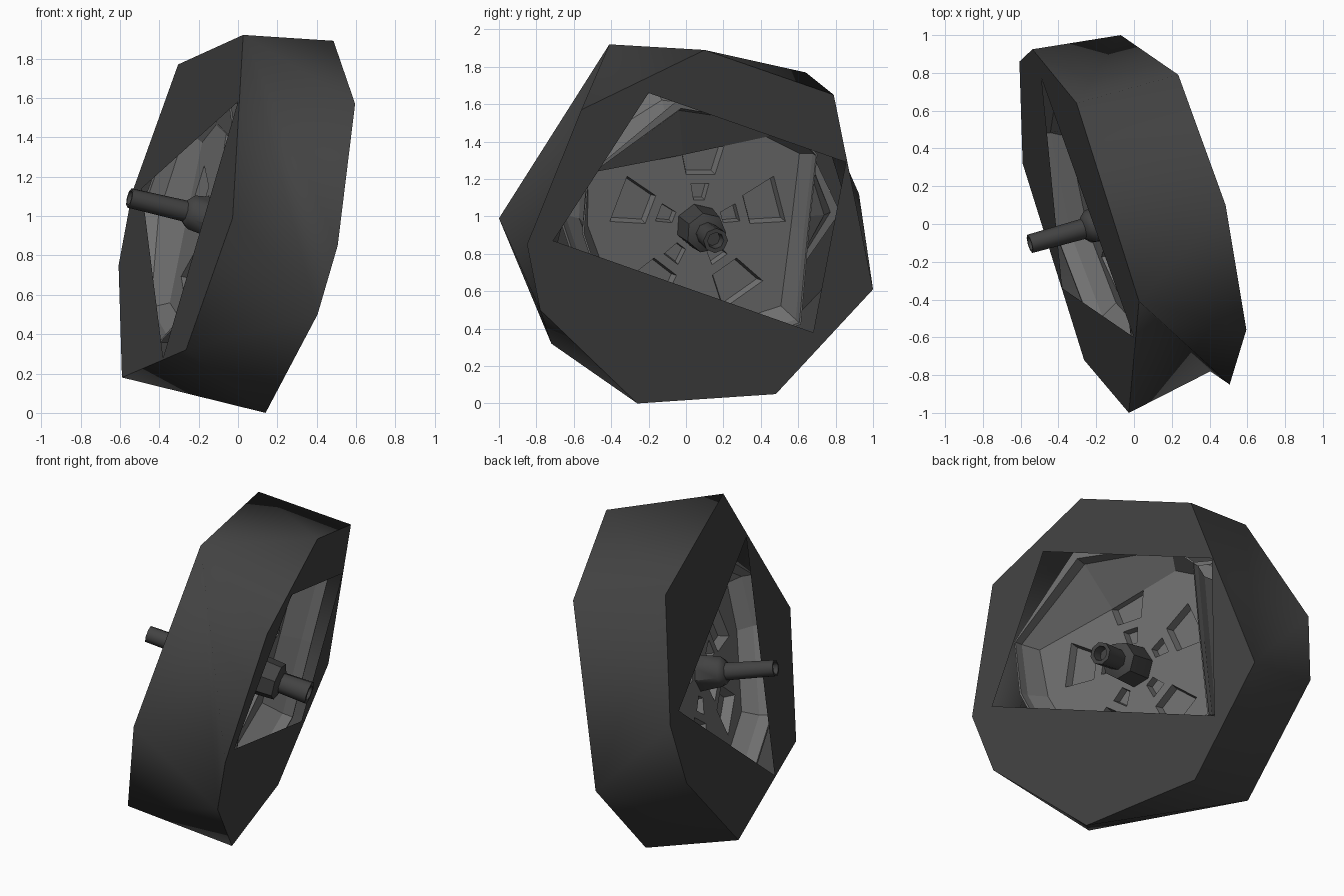
import bpy, bmesh, math
from mathutils import Matrix, Vector

if "Cube" in bpy.data.objects:
    bpy.data.objects.remove(bpy.data.objects["Cube"])


def material(name, value):
    m = bpy.data.materials.new(name)
    m.use_nodes = True
    color = (value, value, value, 1)
    m.diffuse_color = color
    m.node_tree.nodes["Principled BSDF"].inputs["Base Color"].default_value = color
    return m


RUBBER = material("dark rubber", 0.054)
RIM = material("grey rim", 0.165)
STEEL = material("dark steel", 0.056)

# The wheel leans: its plane follows x = offset - SY * y + SZ * z
SY, SZ = 0.281, 0.236
N = Vector((1, SY, -SZ)).normalized()
U = Vector((-SY, 1, 0)).normalized()
V = N.cross(U)
CENTRE = Vector((-0.035, 0.04, 0.97))
FRAME = Matrix.Translation(CENTRE) @ Matrix((U, V, N)).transposed().to_4x4()


def make(name, bm, mat, smooth=0):
    bmesh.ops.recalc_face_normals(bm, faces=bm.faces)
    mesh = bpy.data.meshes.new(name)
    bm.to_mesh(mesh)
    bm.free()
    mesh.materials.append(mat)
    ob = bpy.data.objects.new(name, mesh)
    bpy.context.collection.objects.link(ob)
    if smooth:
        bpy.ops.object.select_all(action='DESELECT')
        ob.select_set(True)
        bpy.context.view_layer.objects.active = ob
        bpy.ops.object.shade_smooth_by_angle(angle=math.radians(smooth))
    return ob


def loft(name, rings, mat, cap=False, smooth=0):
    """Join rings of local points (same count) in the wheel frame."""
    bm = bmesh.new()
    rows = [[bm.verts.new(FRAME @ Vector(p)) for p in r] for r in rings]
    n = len(rows[0])
    for a, b in zip(rows, rows[1:]):
        for i in range(n):
            bm.faces.new((a[i], a[(i + 1) % n], b[(i + 1) % n], b[i]))
    if cap:
        bm.faces.new(rows[0])
        bm.faces.new(rows[-1])
    return make(name, bm, mat, smooth)


# Tyre: two unequal polygon walls with angular openings
def wall_ring(bm, offset, points):
    return [bm.verts.new((offset - SY * y + SZ * z, y, z)) for y, z in points]


def ring_edges(bm, ring):
    return [bm.edges.get(p) or bm.edges.new(p) for p in zip(ring, ring[1:] + ring[:1])]


LEFT, RIGHT = 0.067, -0.542
bm = bmesh.new()
left = wall_ring(bm, LEFT, [(0.1, 1.89), (0.79, 1.65), (1, 0.61), (0.48, 0.05),
                            (-0.26, 0), (-0.78, 0.5), (-0.85, 0.85), (-0.56, 1.57)])
right = wall_ring(bm, RIGHT, [(-0.41, 1.92), (0.64, 1.77), (0.925, 1.12), (0.86, 0.75),
                              (0.32, 0.18), (-0.72, 0.32), (-1, 0.99)])

# Tread: triangles that step along the left or the right wall, with dents front and back
i = j = 0
for step in "RLLRRRLLRLRRLLL":
    a, b = left[i % len(left)], right[j % len(right)]
    if step == "L":
        i += 1
        face = bm.faces.new((a, left[i % len(left)], b))
    else:
        j += 1
        face = bm.faces.new((a, right[j % len(right)], b))
    face.smooth = True

# Side walls around the openings, with a sharp rim against the smooth tread
for outer, offset, hole in (
        (left, LEFT, [(-0.2, 1.66), (0.855, 1.29), (0.68, 0.38), (-0.71, 0.87)]),
        (right, RIGHT, [(-0.6, 1.58), (0.77, 1.14), (-0.34, 0.28)])):
    inner = wall_ring(bm, offset, hole)
    shoulder = ring_edges(bm, outer)
    bmesh.ops.triangle_fill(bm, use_beauty=True, normal=N,
                            edges=shoulder + ring_edges(bm, inner))
    for edge in shoulder:
        edge.smooth = False
make("tyre", bm, RUBBER)

# Rim: angle, disc radius, left and right outer radius at each corner
OUTLINE = [(105, 0.4, 0.76, 0.76), (54, 0.6, 0.74, 0.74), (36, 0.67, 0.73, 0.78),
           (0, 0.52, 0.57, 0.88), (-42, 0.66, 0.75, 0.75), (-90, 0.6, 0.7, 0.7),
           (-135, 0.6, 0.7, 0.7), (180, 0.61, 0.69, 0.69), (155, 0.69, 0.75, 0.75)]


def rim_ring(t, s):
    ring = []
    for deg, r0, r_left, r_right in OUTLINE:
        a = math.radians(deg)
        r = r0 + ((r_left if s > 0 else r_right) - r0) * t
        ring.append((r * math.cos(a), r * math.sin(a), s))
    return ring


barrel = [(1, 0.26), (0.85, 0.26), (0.78, 0.2), (0, 0.08),
          (0, -0.09), (0.7, -0.17), (0.85, -0.24), (1, -0.24)]
loft("rim_barrel", [rim_ring(*p) for p in barrel], RIM)
disc = loft("rim_disc", [rim_ring(0, 0.08), rim_ring(0, -0.09)], RIM, True)


# Five large and five small pockets sunk into both sides of the disc
def pocket(a, r0, r1, w0, w1, side):
    c, s = math.cos(a), math.sin(a)
    mid = (r0 + r1) / 2
    rings = []
    for depth, grow in ((0.03, 0.88), (0.12, 1.1)):
        ring = []
        for r, w in ((r0, -w0), (r1, -w1), (r1, w1), (r0, w0)):
            r, w = mid + (r - mid) * grow, w * grow
            ring.append((r * c - w * s, r * s + w * c, depth * side))
        rings.append(ring)
    return loft("pocket_cutter", rings, RIM, True)


cutters = []
for k in range(5):
    a = math.radians(90 + 72 * k)
    for side in (1, -1):
        cutters.append(pocket(a, 0.28, 0.47, 0.08, 0.13, side))
        cutters.append(pocket(a, 0.14, 0.23, 0.03, 0.05, side))
for cutter in cutters:
    cutter.hide_render = True
    mod = disc.modifiers.new("pocket", 'BOOLEAN')
    mod.operation = 'DIFFERENCE'
    mod.solver = 'EXACT'
    mod.object = cutter
# Apply the cuts and drop the cutters
bpy.context.view_layer.update()
cut = bpy.data.meshes.new_from_object(disc.evaluated_get(bpy.context.evaluated_depsgraph_get()))
disc.modifiers.clear()
disc.data = cut
for cutter in cutters:
    bpy.data.objects.remove(cutter)


# Axle: collared hollow-ended spindle through the hub
def lathe(name, profile, sides, mat):
    rings = [[(r * math.cos(math.tau * k / sides), r * math.sin(math.tau * k / sides), s)
              for k in range(sides)] for r, s in profile]
    return loft(name, rings, mat, True, 50)


lathe("axle", [(0.03, -0.49), (0.038, -0.55), (0.05, -0.55), (0.055, -0.2),
               (0.06, 0.2), (0.068, 0.45), (0.045, 0.45), (0.04, 0.39)], 8, STEEL)
lathe("hub_collar", [(0.06, -0.25), (0.09, -0.22), (0.115, -0.04),
                     (0.12, 0.1), (0.11, 0.26), (0.065, 0.28)], 7, STEEL)
